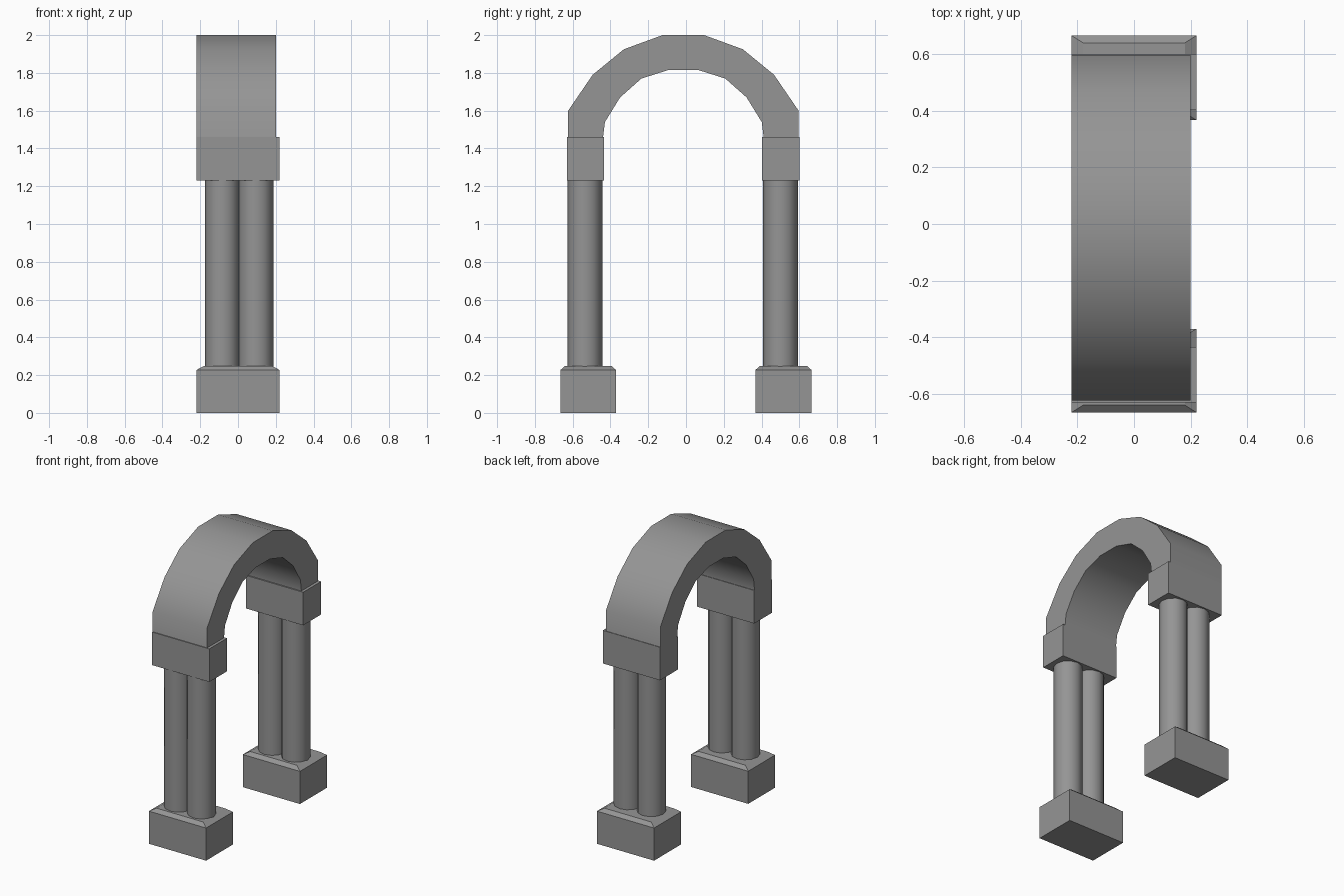
import bpy
import bmesh
from math import radians

if "Cube" in bpy.data.objects:
    bpy.data.objects.remove(bpy.data.objects["Cube"], do_unlink=True)

# Single stone colour
stone = bpy.data.materials.new("grey stone")
stone.use_nodes = True
colour = (0.3, 0.3, 0.3, 1)
stone.diffuse_color = colour
stone.node_tree.nodes["Principled BSDF"].inputs["Base Color"].default_value = colour


def finish(bm, name, smooth=False):
    bmesh.ops.recalc_face_normals(bm, faces=bm.faces)
    mesh = bpy.data.meshes.new(name)
    bm.to_mesh(mesh)
    bm.free()
    mesh.materials.append(stone)
    obj = bpy.data.objects.new(name, mesh)
    bpy.context.collection.objects.link(obj)
    if smooth:
        bpy.ops.object.select_all(action="DESELECT")
        obj.select_set(True)
        bpy.context.view_layer.objects.active = obj
        bpy.ops.object.shade_smooth_by_angle(angle=radians(40))
    return obj


def block(name, x, y, z, chamfer=None):
    """Box from (min, max) ranges; chamfer = (x inset, y inset, height) on top."""
    bm = bmesh.new()
    bmesh.ops.create_cube(bm, size=1)
    for v in bm.verts:
        v.co = [r[int(c > 0)] for r, c in zip((x, y, z), v.co)]
    if chamfer:
        dx, dy, dz = chamfer
        top = max(bm.faces, key=lambda f: f.calc_center_median().z)
        lid = bmesh.ops.extrude_discrete_faces(bm, faces=[top])["faces"][0]
        for v in lid.verts:
            v.co.x -= dx if v.co.x > 0 else -dx
            v.co.y -= dy if v.co.y > sum(y) / 2 else -dy
            v.co.z += dz
    return finish(bm, name)


def column(name, x, y, z, radius):
    bm = bmesh.new()
    bmesh.ops.create_cone(bm, cap_ends=True, segments=12, radius1=radius,
                          radius2=radius, depth=z[1] - z[0])
    bmesh.ops.translate(bm, verts=bm.verts, vec=(x, y, sum(z) / 2))
    return finish(bm, name, smooth=True)


# Two supports: chamfered plinth, paired columns and a square capital
for side, plinth_y, column_y, capital_y in (
        ("front", (-0.665, -0.37), -0.535, (-0.63, -0.435)),
        ("back", (0.367, 0.665), 0.5, (0.402, 0.6))):
    block(side + "_plinth", (-0.22, 0.22), plinth_y, (0, 0.227), (0.04, 0.025, 0.022))
    for label, x in (("right", -0.083), ("left", 0.095)):
        column(f"{side}_{label}_column", x, column_y, (0.2, 1.25), 0.092)
    block(side + "_capital", (-0.22, 0.22), capital_y, (1.23, 1.46))

# Arch: half outlines mirrored about its centre line, then extruded
centre = -0.014
outer = [(0.61, 1.25), (0.61, 1.6), (0.48, 1.79), (0.315, 1.925), (0.11, 2.0)]
inner = [(0.43, 1.25), (0.425, 1.46), (0.415, 1.54), (0.335, 1.67), (0.222, 1.77), (0.08, 1.815)]


def span(half):
    return [(centre - y, z) for y, z in half] + [(centre + y, z) for y, z in reversed(half)]


bm = bmesh.new()
outline = span(outer) + span(inner)[::-1]
face = bm.faces.new([bm.verts.new((-0.22, y, z)) for y, z in outline])
swept = bmesh.ops.extrude_face_region(bm, geom=[face])["geom"]
bmesh.ops.translate(bm, vec=(0.42, 0, 0),
                    verts=[g for g in swept if isinstance(g, bmesh.types.BMVert)])
finish(bm, "arch", smooth=True)
